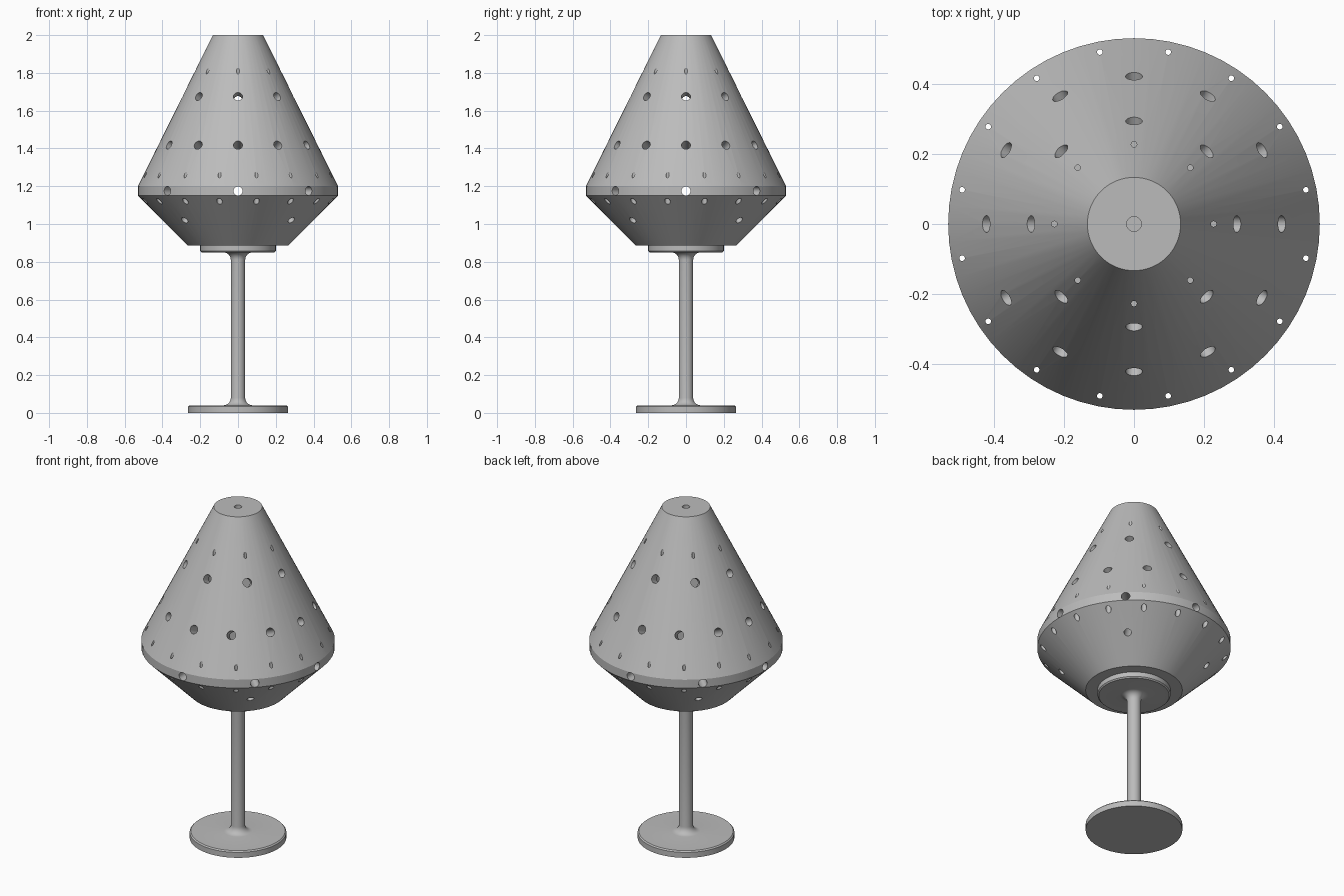
import bpy, bmesh
from math import sin, cos, pi, radians
from mathutils import Vector

cube = bpy.data.objects.get("Cube")
if cube:
    bpy.data.objects.remove(cube, do_unlink=True)

grey = bpy.data.materials.new("plain_grey")
grey.use_nodes = True
grey.diffuse_color = (0.5, 0.5, 0.5, 1)
grey.node_tree.nodes["Principled BSDF"].inputs["Base Color"].default_value = (0.5, 0.5, 0.5, 1)


def make_object(name, bm):
    bmesh.ops.recalc_face_normals(bm, faces=bm.faces)
    mesh = bpy.data.meshes.new(name)
    bm.to_mesh(mesh)
    bm.free()
    mesh.materials.append(grey)
    obj = bpy.data.objects.new(name, mesh)
    bpy.context.collection.objects.link(obj)
    return obj


def lathe(name, profile, sides=64):
    """Closed solid turned around z from (radius, height) points."""
    bm = bmesh.new()
    rings = [[bm.verts.new((r * cos(2 * pi * i / sides), r * sin(2 * pi * i / sides), z))
              for i in range(sides)] for r, z in profile]
    for low, high in zip(rings, rings[1:]):
        for i in range(sides):
            j = (i + 1) % sides
            bm.faces.new((low[i], low[j], high[j], high[i]))
    bm.faces.new(rings[0])
    bm.faces.new(rings[-1])
    return make_object(name, bm)


def drills(count, start, ring_r, z, radius, outward, out_len, in_len):
    """Ring of round bits; outward is the (radial, vertical) drill axis."""
    bm = bmesh.new()
    for k in range(count):
        a = radians(start) + 2 * pi * k / count
        axis = Vector((outward[0] * cos(a), outward[0] * sin(a), outward[1])).normalized()
        surface = Vector((ring_r * cos(a), ring_r * sin(a), z))
        bit = bmesh.ops.create_cone(bm, cap_ends=True, segments=20, radius1=radius,
                                    radius2=radius, depth=out_len + in_len)["verts"]
        turn = Vector((0, 0, 1)).rotation_difference(axis).to_matrix()
        bmesh.ops.rotate(bm, verts=bit, matrix=turn)
        bmesh.ops.translate(bm, verts=bit, vec=surface + axis * (out_len - in_len) / 2)
    return make_object("drill_bits", bm)


def cut(target, cutter):
    mod = target.modifiers.new("cut", "BOOLEAN")
    mod.operation = "DIFFERENCE"
    mod.solver = "EXACT"
    mod.object = cutter
    bpy.context.view_layer.objects.active = target
    bpy.ops.object.modifier_apply(modifier=mod.name)
    bpy.data.objects.remove(cutter, do_unlink=True)


def smooth(obj):
    bpy.ops.object.select_all(action="DESELECT")
    obj.select_set(True)
    bpy.context.view_layer.objects.active = obj
    bpy.ops.object.shade_smooth_by_angle(angle=radians(25))


# Shade: two cones joined by an upright rim, with a round inner chamber
shade = lathe("shade", [(0.265, 0.885), (0.53, 1.15), (0.53, 1.2), (0.133, 2.0)])
cut(shade, lathe("chamber", [(0.245, 0.91), (0.245, 1.755)]))

# Holes: (count, start angle, ring radius, height, hole radius, axis, out, in)
upper_normal, lower_normal, flat, up, down = (2, 1), (1, -1), (1, 0), (0, 1), (0, -1)
hole_rings = [
    (8, 0, 0.53, 1.175, 0.024, flat, 0.05, 0.34),
    (12, 0, 0.422, 1.418, 0.024, upper_normal, 0.05, 0.24),
    (8, 0, 0.294, 1.675, 0.024, upper_normal, 0.05, 0.1),
    (8, 0, 0.227, 1.81, 0.008, up, 0.05, 0.1),
    (16, 11.25, 0.5, 1.26, 0.008, up, 0.05, 0.2),
    (16, 11.25, 0.5, 1.12, 0.015, down, 0.05, 0.05),
    (4, 45, 0.4, 1.02, 0.02, lower_normal, 0.05, 0.19),
    (1, 0, 0, 2.0, 0.021, up, 0.05, 0.3),
]
for ring in hole_rings:
    cut(shade, drills(*ring))
smooth(shade)

# Stand: round foot, slim stem and support plate with curved fillets
steps = [i * pi / 12 for i in range(7)]
foot_fillet = [(0.078 - 0.04 * sin(t), 0.08 - 0.04 * cos(t)) for t in steps]
top_fillet = [(0.078 - 0.04 * cos(t), 0.81 + 0.04 * sin(t)) for t in steps]
stand = lathe("stand", [(0.265, 0), (0.265, 0.033), (0.258, 0.04)] + foot_fillet + top_fillet
              + [(0.193, 0.85), (0.2, 0.857), (0.2, 0.885)])
smooth(stand)
